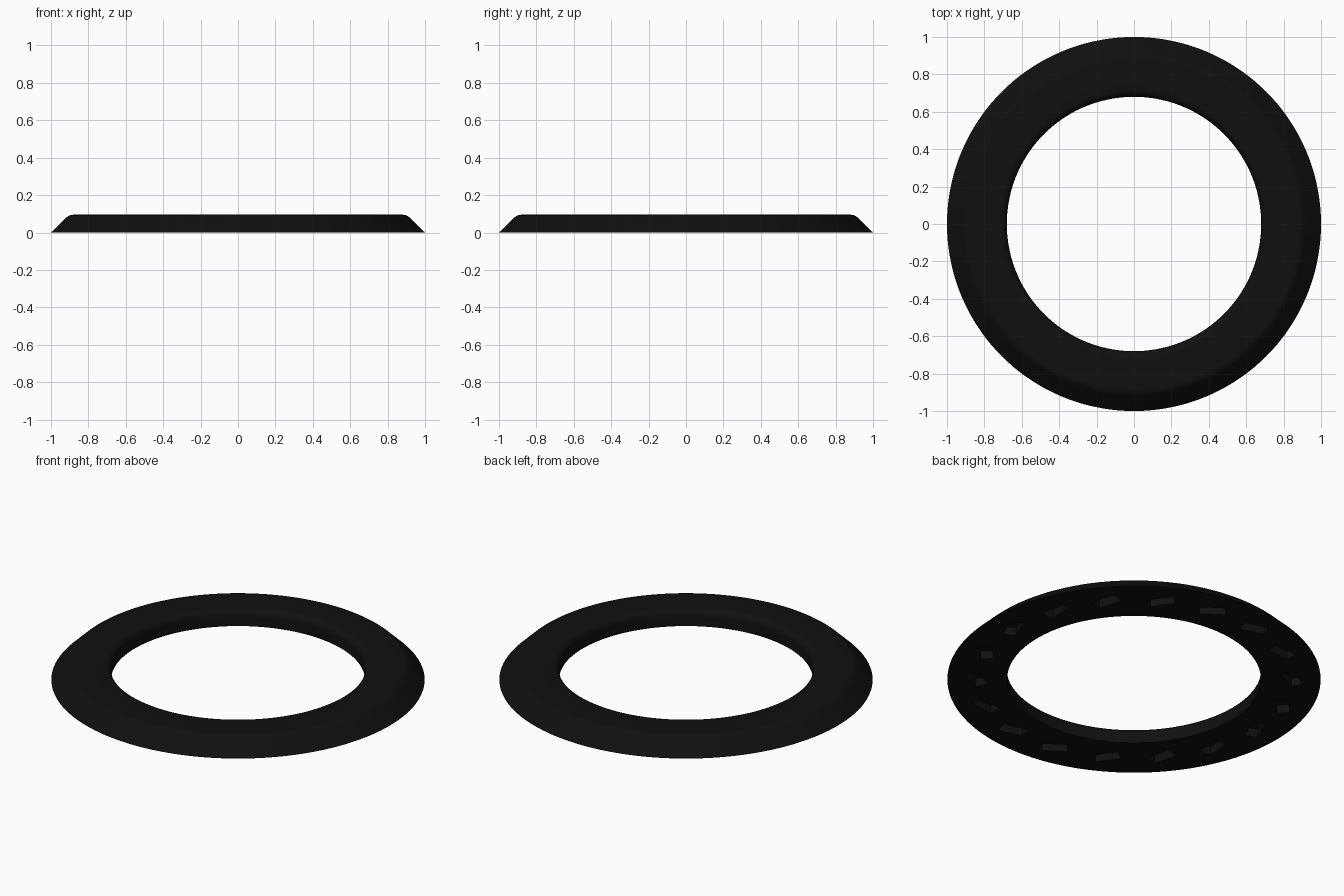
import bpy, bmesh, math
from mathutils import Matrix, Vector

if "Cube" in bpy.data.objects:
    bpy.data.objects.remove(bpy.data.objects["Cube"])

SEGMENTS = 144
HEIGHT = 0.095
POCKETS = 18

black = bpy.data.materials.new("soft_black")
black.diffuse_color = (0.005, 0.005, 0.005, 1)
black.use_nodes = True
black.node_tree.nodes["Principled BSDF"].inputs["Base Color"].default_value = black.diffuse_color


def arc(cx, cz, r, a0, a1, n):
    """Points on a fillet arc, angles in degrees."""
    return [(cx + r * math.cos(math.radians(a0 + (a1 - a0) * i / n)),
             cz + r * math.sin(math.radians(a0 + (a1 - a0) * i / n)))
            for i in range(n + 1)]


def make_object(name, bm):
    bmesh.ops.recalc_face_normals(bm, faces=bm.faces)
    mesh = bpy.data.meshes.new(name)
    bm.to_mesh(mesh)
    bm.free()
    mesh.materials.append(black)
    obj = bpy.data.objects.new(name, mesh)
    bpy.context.collection.objects.link(obj)
    return obj


# Ring body: sloped outer side, rounded top edges, upright inner wall
profile = [(0.68, 0.0), (1.0, 0.0)]
profile += arc(0.882, HEIGHT - 0.05, 0.05, 43, 90, 6)
profile += arc(0.72, HEIGHT - 0.04, 0.04, 90, 180, 8)
bm = bmesh.new()
rings = []
for s in range(SEGMENTS):
    a = 2 * math.pi * s / SEGMENTS
    rings.append([bm.verts.new((r * math.cos(a), r * math.sin(a), z)) for r, z in profile])
for s in range(SEGMENTS):
    here, after = rings[s], rings[(s + 1) % SEGMENTS]
    for i in range(len(profile)):
        j = (i + 1) % len(profile)
        bm.faces.new((here[i], here[j], after[j], after[i]))
ring = make_object("ring_body", bm)

# Slanted rectangular pockets in the underside
bm = bmesh.new()
for k in range(POCKETS):
    a = 2 * math.pi * k / POCKETS
    place = (Matrix.Rotation(a, 4, 'Z') @ Matrix.Translation((0.845, 0, 0))
             @ Matrix.Rotation(math.radians(65), 4, 'Z')
             @ Matrix.Diagonal(Vector((0.14, 0.07, 0.1, 1))))
    bmesh.ops.create_cube(bm, size=1, matrix=place)
cutter = make_object("pocket_cutter", bm)
cutter.hide_render = True

cut = ring.modifiers.new("pockets", 'BOOLEAN')
cut.operation = 'DIFFERENCE'
cut.solver = 'EXACT'
cut.object = cutter
bpy.context.view_layer.objects.active = ring
ring.select_set(True)
bpy.ops.object.modifier_apply(modifier=cut.name)
bpy.data.objects.remove(cutter)

bpy.ops.object.shade_smooth_by_angle(angle=math.radians(30))
